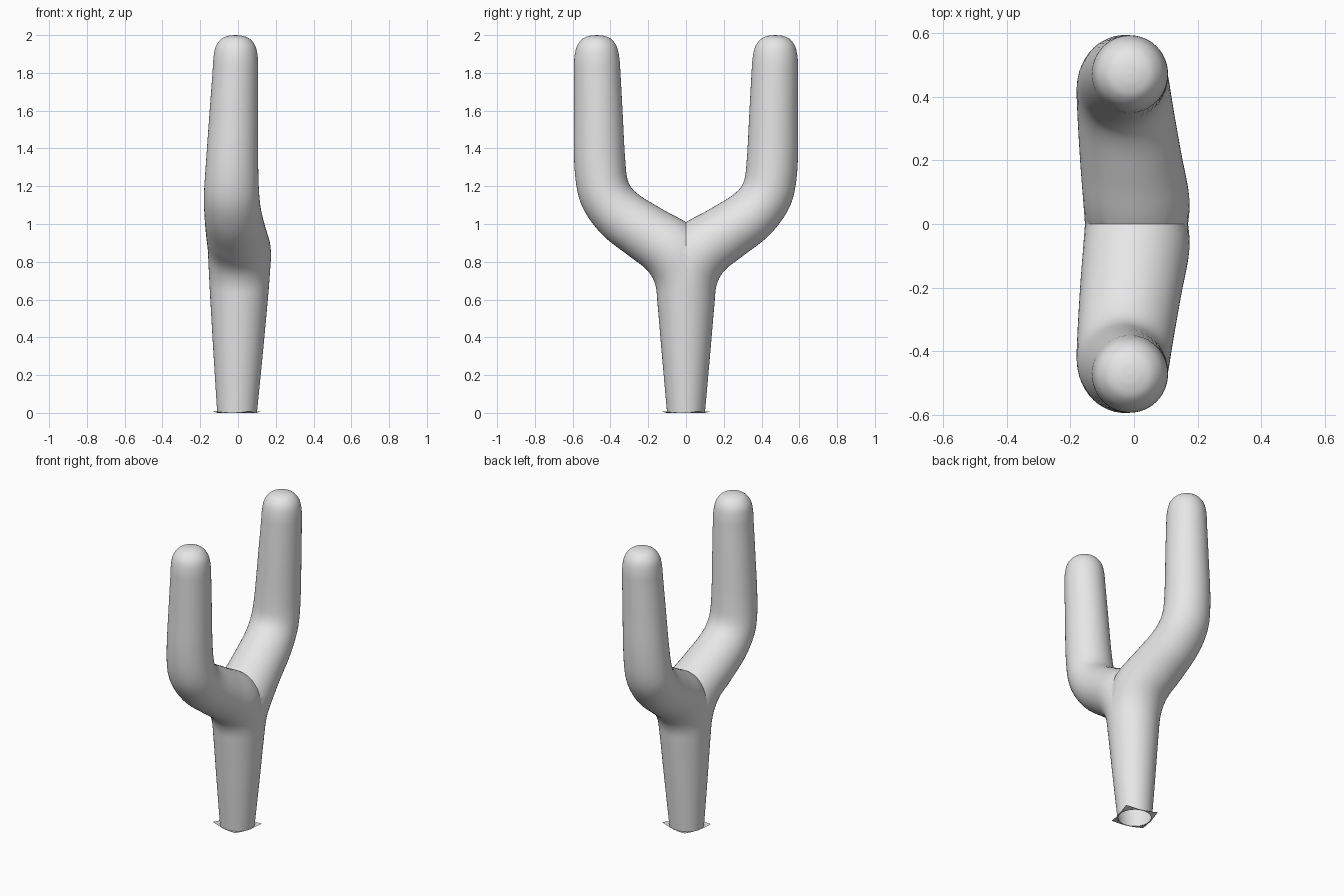
import bpy, bmesh, math
from mathutils import Vector

if "Cube" in bpy.data.objects:
    bpy.data.objects.remove(bpy.data.objects["Cube"])

grey = bpy.data.materials.new("plain_grey")
grey.diffuse_color = (0.8, 0.8, 0.8, 1)
grey.use_nodes = True
grey.node_tree.nodes["Principled BSDF"].inputs["Base Color"].default_value = grey.diffuse_color


def make_object(name, bm):
    me = bpy.data.meshes.new(name)
    bm.to_mesh(me)
    bm.free()
    me.materials.append(grey)
    ob = bpy.data.objects.new(name, me)
    bpy.context.collection.objects.link(ob)
    bpy.ops.object.select_all(action='DESELECT')
    ob.select_set(True)
    bpy.context.view_layer.objects.active = ob
    bpy.ops.object.shade_smooth_by_angle(angle=math.radians(35))
    return ob


def smooth_path(pts, steps):
    # chord-length cubic interpolation through the section list
    pts = [Vector(p) for p in pts]
    t = [0.0]
    for a, b in zip(pts, pts[1:]):
        t.append(t[-1] + (b - a).length)
    n = len(pts)
    tan = []
    for i in range(n):
        a, b = max(i - 1, 0), min(i + 1, n - 1)
        tan.append((pts[b] - pts[a]) / (t[b] - t[a]))
    out = []
    for i in range(n - 1):
        h = t[i + 1] - t[i]
        for k in range(steps):
            u = k / steps
            out.append(pts[i] * (2*u**3 - 3*u*u + 1) + tan[i] * h * (u**3 - 2*u*u + u)
                       + pts[i + 1] * (3*u*u - 2*u**3) + tan[i + 1] * h * (u**3 - u*u))
    return out + [pts[-1]]


# Sections: outer y, outer z, inner y, inner z, left x, right x
sections = [
    (.100, .00, -.100, .00, -.110, .100),
    (.127, .30, -.127, .30, -.129, .130),
    (.151, .58, -.151, .60, -.146, .157),
    (.163, .68, -.140, .80, -.154, .169),
    (.205, .755, -.050, .97, -.160, .174),
    (.300, .83, .120, .075 + 1.0, -.170, .150),
    (.450, .95, .250, 1.155, -.178, .125),
    (.553, 1.10, .304, 1.22, -.180, .112),
    (.589, 1.28, .321, 1.33, -.171, .107),
    (.593, 1.60, .336, 1.60, -.150, .107),
    (.593, 1.80, .347, 1.80, -.135, .107),
    (.591, 1.88, .353, 1.88, -.130, .105),
    (.578, 1.94, .367, 1.94, -.118, .093),
    (.548, 1.98, .397, 1.98, -.088, .063),
    (.510, 1.996, .435, 1.996, -.050, .025),
    (.474, 2.00, .471, 2.00, -.014, -.011),
]

# Forked body: one bent half tube, cut at the middle and mirrored
bm = bmesh.new()
SIDES = 48
rings = []
for oy, oz, iy, iz, x0, x1 in smooth_path(sections, 5):
    ring = []
    for k in range(SIDES):
        a = 2 * math.pi * k / SIDES
        c, s = math.cos(a), math.sin(a)
        ring.append(bm.verts.new(((x0 + x1) / 2 + (x1 - x0) / 2 * s,
                                  (oy + iy) / 2 + (oy - iy) / 2 * c,
                                  (oz + iz) / 2 + (oz - iz) / 2 * c)))
    rings.append(ring)
for r0, r1 in zip(rings, rings[1:]):
    for k in range(SIDES):
        j = (k + 1) % SIDES
        bm.faces.new((r0[k], r0[j], r1[j], r1[k]))
bm.faces.new(rings[-1])
bmesh.ops.bisect_plane(bm, geom=bm.verts[:] + bm.edges[:] + bm.faces[:], dist=1e-5,
                       plane_co=(0, 0, 0), plane_no=(0, 1, 0), clear_inner=True)
bmesh.ops.recalc_face_normals(bm, faces=bm.faces[:])
dup = bmesh.ops.duplicate(bm, geom=bm.verts[:] + bm.edges[:] + bm.faces[:])["geom"]
for v in [g for g in dup if isinstance(g, bmesh.types.BMVert)]:
    v.co.y = -v.co.y
bmesh.ops.reverse_faces(bm, faces=[g for g in dup if isinstance(g, bmesh.types.BMFace)])
bmesh.ops.remove_doubles(bm, verts=bm.verts[:], dist=2e-4)
bmesh.ops.recalc_face_normals(bm, faces=bm.faces[:])
make_object("forked_body", bm)

# Thin square rim around the open foot, turned 30 degrees at its corners
bm = bmesh.new()
N = 64
half = 0.103
inner, outer = [], []
for k in range(N):
    a = 2 * math.pi * k / N
    r = half / max(abs(math.cos(a)), abs(math.sin(a)))
    b = a + math.radians(-15)
    d = Vector((math.cos(b), math.sin(b), 0))
    mid = Vector((-0.005, 0, 0))
    inner.append(bm.verts.new(mid + d * 0.098))
    outer.append(bm.verts.new(mid + d * r + Vector((0, 0, 0.01 * (r - half) / (0.414 * half)))))
for k in range(N):
    j = (k + 1) % N
    bm.faces.new((inner[k], outer[k], outer[j], inner[j]))
make_object("foot_rim", bm)
